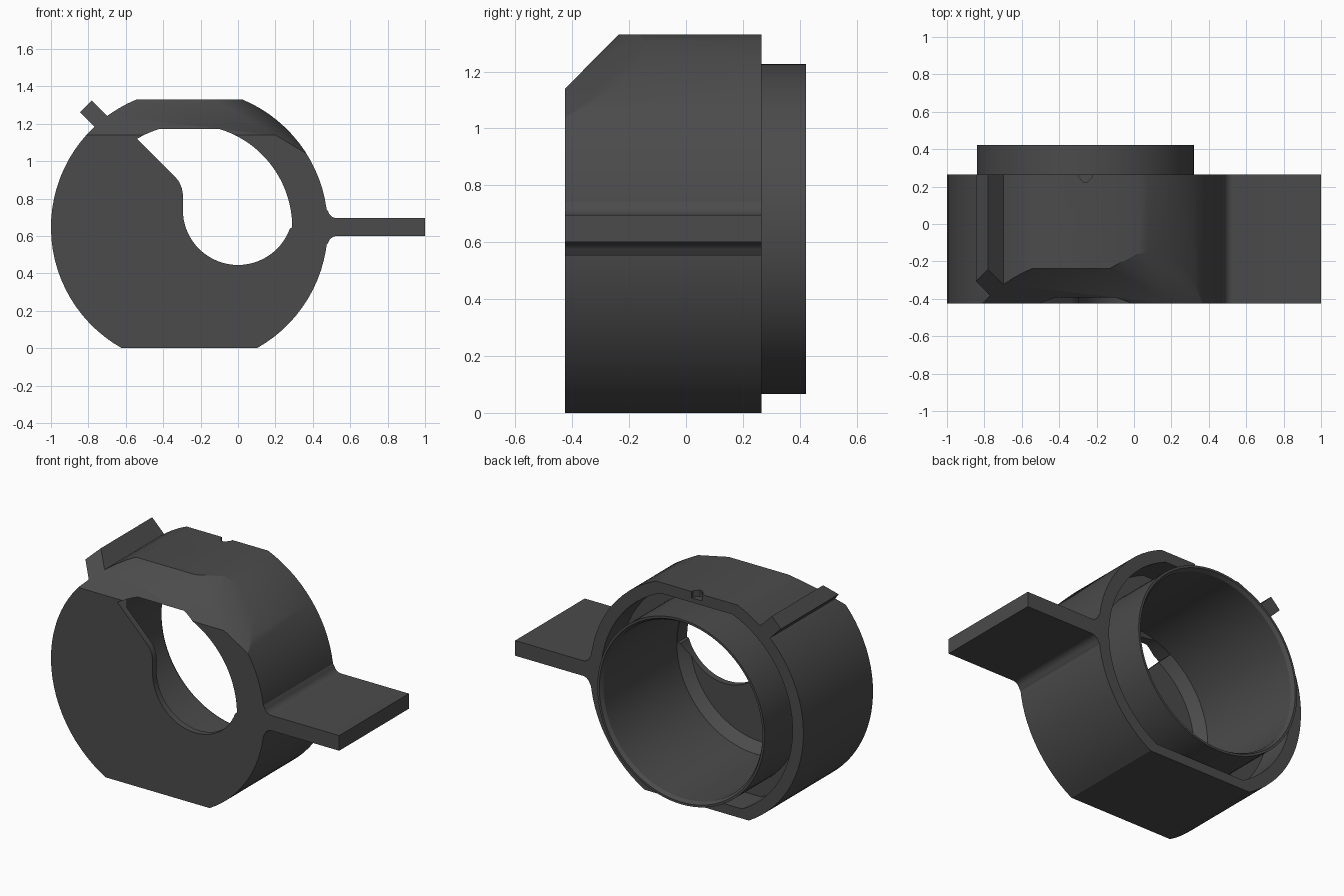
import bpy, bmesh, math
from mathutils import Vector

if "Cube" in bpy.data.objects:
    bpy.data.objects.remove(bpy.data.objects["Cube"])

CX, CZ = -0.26, 0.646          # axis of the round housing
FRONT, BACK = -0.425, 0.265    # housing depth
rad = math.radians

grey = bpy.data.materials.new("dark grey")
grey.diffuse_color = (0.07, 0.07, 0.07, 1)
grey.use_nodes = True
grey.node_tree.nodes["Principled BSDF"].inputs["Base Color"].default_value = grey.diffuse_color


def arc(cx, cz, r, a0, a1, n):
    return [(cx + r * math.cos(rad(a0 + (a1 - a0) * i / n)),
             cz + r * math.sin(rad(a0 + (a1 - a0) * i / n))) for i in range(n + 1)]


def flat_sided(r, low, high, n=30):
    """Circle with its top and bottom cut flat, split in left and right arcs."""
    t = math.degrees(math.asin((high - CZ) / r))
    b = math.degrees(math.asin((CZ - low) / r))
    return arc(CX, CZ, r, -b, t, n), arc(CX, CZ, r, 180 - t, 180 + b, n)


def finish(name, bm):
    bmesh.ops.recalc_face_normals(bm, faces=bm.faces)
    me = bpy.data.meshes.new(name)
    bm.to_mesh(me)
    bm.free()
    me.materials.append(grey)
    ob = bpy.data.objects.new(name, me)
    bpy.context.collection.objects.link(ob)
    return ob


def prism(name, pts, y0, y1, planes=()):
    """Extrude an x,z outline along y, then slice off everything above the planes."""
    bm = bmesh.new()
    f = bm.faces.new([bm.verts.new((x, y0, z)) for x, z in pts])
    ext = bmesh.ops.extrude_face_region(bm, geom=[f])["geom"]
    bmesh.ops.translate(bm, vec=(0, y1 - y0, 0),
                        verts=[g for g in ext if isinstance(g, bmesh.types.BMVert)])
    bmesh.ops.recalc_face_normals(bm, faces=bm.faces)
    for co, no in planes:
        cut = bmesh.ops.bisect_plane(bm, geom=bm.verts[:] + bm.edges[:] + bm.faces[:],
                                     dist=1e-5, plane_co=co, plane_no=no, clear_outer=True)
        edges = [g for g in cut["geom_cut"] if isinstance(g, bmesh.types.BMEdge)]
        bmesh.ops.holes_fill(bm, edges=edges, sides=0)
    return finish(name, bm)


def lathe(name, profile, n=96):
    """Closed solid turned around the housing axis from (radius, y) pairs."""
    bm = bmesh.new()
    rings = [[bm.verts.new((CX + r * math.cos(2 * math.pi * i / n), y,
                            CZ + r * math.sin(2 * math.pi * i / n))) for i in range(n)]
             for r, y in profile]
    for a, b in zip(rings, rings[1:]):
        for i in range(n):
            j = (i + 1) % n
            bm.faces.new((a[i], a[j], b[j], b[i]))
    bm.faces.new(rings[0])
    bm.faces.new(rings[-1])
    return finish(name, bm)


def combine(target, other, op):
    m = target.modifiers.new("join", "BOOLEAN")
    m.operation, m.solver, m.object = op, "EXACT", other
    bpy.context.view_layer.objects.active = target
    bpy.ops.object.modifier_apply(modifier=m.name)
    bpy.data.objects.remove(other)


# Housing outline with the slanted key at the upper left
right, left = flat_sided(0.74, 0.0, 1.33)


def key_point(p, along):
    s = math.sqrt(0.5)
    return (CX + (p - along) * s, CZ + (p + along) * s)


P0, P1 = 0.021, 0.111
key = [key_point(P1, math.sqrt(0.74**2 - P1**2)), key_point(P1, 0.848),
       key_point(P0, 0.848), key_point(P0, math.sqrt(0.74**2 - P0**2))]
a_hi = 135 - math.degrees(math.asin(P1 / 0.74))
a_lo = 135 - math.degrees(math.asin(P0 / 0.74))


def angle(p):
    return math.degrees(math.atan2(p[1] - CZ, p[0] - CX)) % 360


outline = (right + [p for p in left if angle(p) < a_hi - 0.3] + key
           + [p for p in left if angle(p) > a_lo + 0.3])

# Sloped front top, turning down towards the right
A, B = Vector((0.2, FRONT, 1.14)), Vector((0.35, FRONT, 1.05))
C, D = Vector((-0.13, -0.237, 1.33)), Vector((0.03, -0.155, 1.33))


def upward(n):
    return n if n.z > 0 else -n


planes = [(A, upward(Vector((1, 0, 0)).cross(C - A))),
          (A, upward((C - A).cross(D - A))),
          (A, upward((B - A).cross(D - A)))]
housing = prism("housing", outline, FRONT, BACK, planes)

# Groove in the back and the sleeve standing in it
g_right, g_left = flat_sided(0.665, 0.06, 1.262)
combine(housing, prism("groove", g_right + g_left, 0.07, 0.6), "DIFFERENCE")
combine(housing, lathe("sleeve", [(0.58, 0.0), (0.58, 0.422)]), "UNION")

# Side tab with filleted root
upper = arc(0.53, 0.745, 0.05, 270, 180, 6)
lower = arc(0.53, 0.55, 0.05, 180, 90, 6)
tab = ([(0.44, 0.55), (0.472, 0.55)] + lower[1:] + [(1.0, 0.60), (1.0, 0.695)]
       + upper[:-1] + [(0.472, 0.745), (0.44, 0.745)])
combine(housing, prism("tab", tab, FRONT, BACK), "UNION")

# Bore with a cone at the front and a bevelled back rim
combine(housing, lathe("bore", [(0.50, -0.385), (0.552, -0.325), (0.552, 0.40),
                                (0.568, 0.425), (0.568, 0.6)]), "DIFFERENCE")

# Front opening: large arc, flat top, slanted left edge, small round bottom
t = math.degrees(math.asin((1.172 - CZ) / 0.55))
opening = (arc(CX, CZ, 0.55, 0, t, 24) + arc(CX, CZ, 0.55, 180 - t, 120.5, 4)
           + [(-0.335, 0.915), (-0.315, 0.89), (-0.30, 0.855), (-0.294, 0.82)]
           + arc(0, 0.74, 0.295, 180, 340, 32))
combine(housing, prism("opening", opening, -0.6, -0.30), "DIFFERENCE")

# Small pointed index notch in the top at the back
bm = bmesh.new()
f = bm.faces.new([bm.verts.new((CX + x, y, 1.29)) for x, y in
                  [(-0.035, 0.30), (-0.035, 0.25), (-0.008, 0.222),
                   (0.008, 0.222), (0.035, 0.25), (0.035, 0.30)]])
ext = bmesh.ops.extrude_face_region(bm, geom=[f])["geom"]
bmesh.ops.translate(bm, vec=(0, 0, 0.1), verts=[g for g in ext if isinstance(g, bmesh.types.BMVert)])
combine(housing, finish("notch", bm), "DIFFERENCE")

bpy.ops.object.select_all(action="DESELECT")
housing.select_set(True)
bpy.context.view_layer.objects.active = housing
bpy.ops.object.shade_smooth_by_angle(angle=rad(25))
